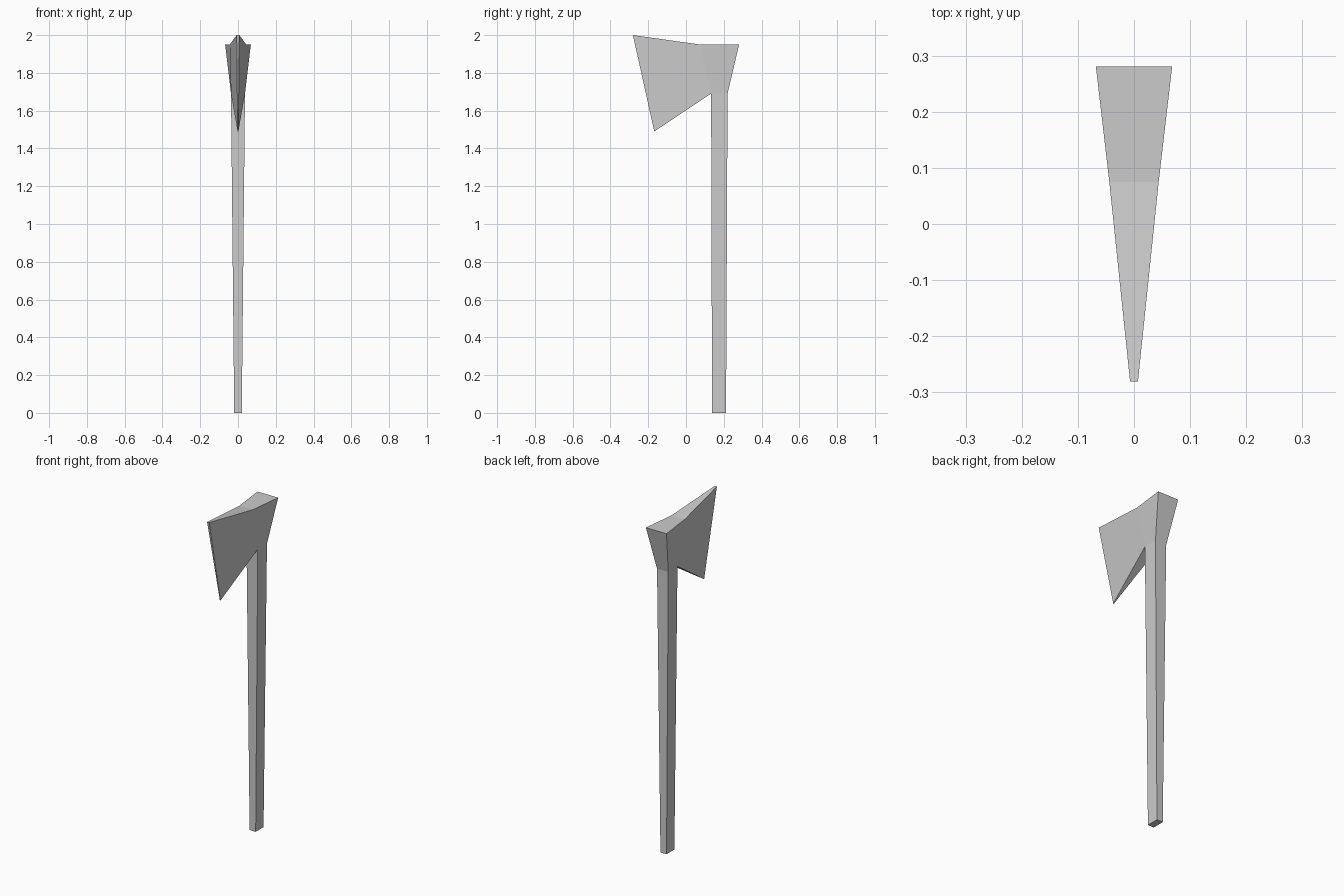
import bpy
import bmesh

if "Cube" in bpy.data.objects:
    bpy.data.objects.remove(bpy.data.objects["Cube"])


def ring(bm, front, back):
    """Four-sided loop; front and back are (half_width, y, z)."""
    (fw, fy, fz), (bw, by, bz) = front, back
    return [bm.verts.new(p) for p in
            ((-fw, fy, fz), (fw, fy, fz), (bw, by, bz), (-bw, by, bz))]


def bridge(bm, a, b, skip=()):
    """Join two loops with quads, leaving out the sides listed in skip."""
    for i in range(4):
        if i not in skip:
            j = (i + 1) % 4
            bm.faces.new((a[i], a[j], b[j], b[i]))


bm = bmesh.new()

# Tapered handle, thickest under the head
foot = ring(bm, (0.02, 0.138, 0), (0.02, 0.212, 0))
neck = ring(bm, (0.037, 0.133, 1.69), (0.037, 0.22, 1.69))
bm.faces.new(foot[::-1])
bridge(bm, foot, neck)

# Flared poll, open at the front where the blade grows out
top = ring(bm, (0.044, 0.075, 1.95), (0.068, 0.281, 1.95))
bridge(bm, neck, top, skip=(0,))
bm.faces.new(top)

# Blade wedge, from the open front to the thin cutting edge
socket = [neck[0], neck[1], top[1], top[0]]
edge = [bm.verts.new(p) for p in
        ((-0.002, -0.168, 1.49), (0.002, -0.168, 1.49),
         (0.007, -0.281, 2.0), (-0.007, -0.281, 2.0))]
bridge(bm, socket, edge)
bm.faces.new(edge)

bmesh.ops.recalc_face_normals(bm, faces=bm.faces)
mesh = bpy.data.meshes.new("axe")
bm.to_mesh(mesh)
bm.free()
bpy.context.collection.objects.link(bpy.data.objects.new("axe", mesh))
